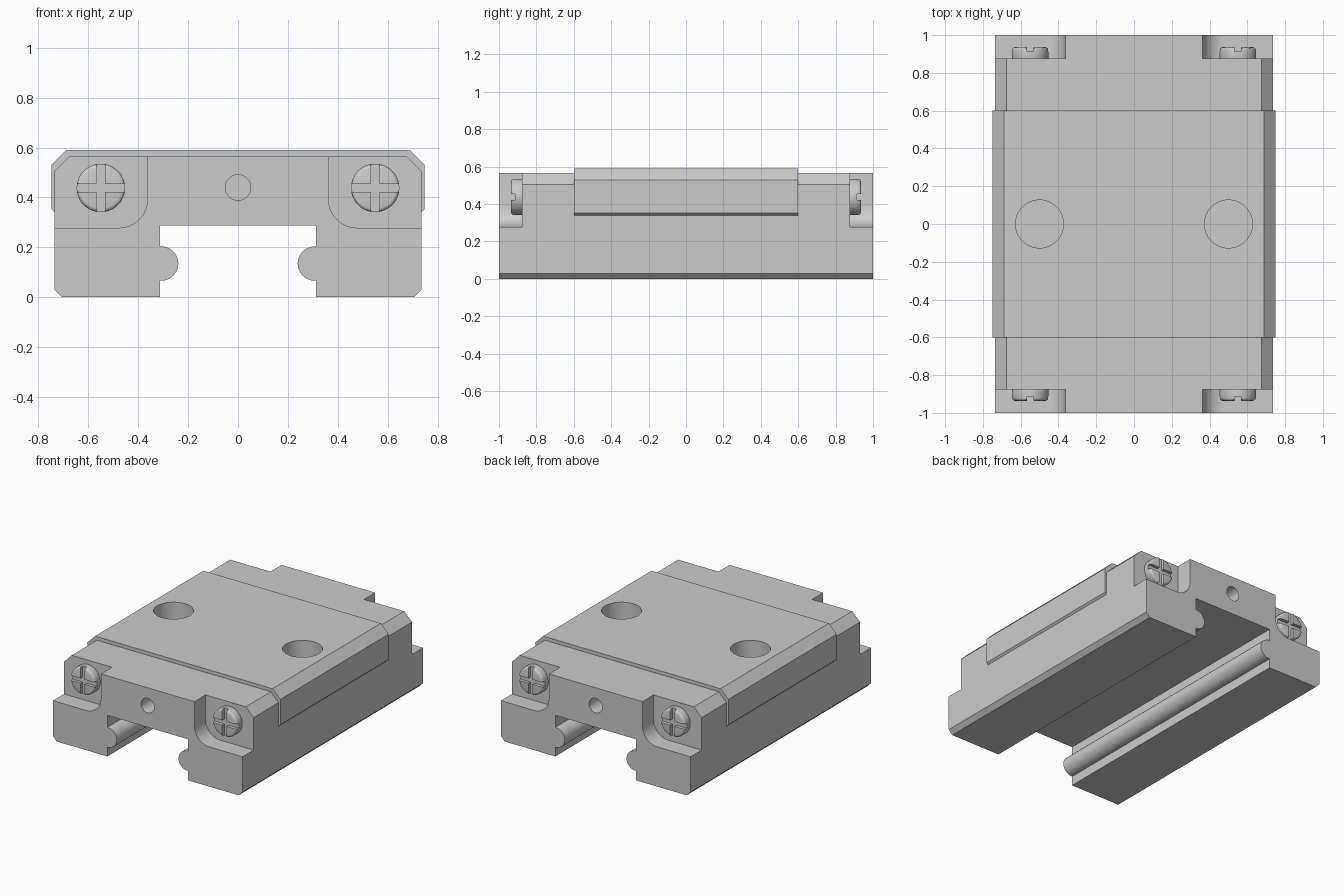
import bpy
import bmesh
from math import cos, sin, pi, radians
from mathutils import Matrix

cube = bpy.data.objects.get("Cube")
if cube:
    bpy.data.objects.remove(cube)

steel = bpy.data.materials.new("grey_steel")
steel.use_nodes = True
GREY = (0.6, 0.6, 0.6, 1)
steel.diffuse_color = GREY
steel.node_tree.nodes["Principled BSDF"].inputs["Base Color"].default_value = GREY


def finish(name, bm):
    bmesh.ops.recalc_face_normals(bm, faces=bm.faces)
    mesh = bpy.data.meshes.new(name)
    bm.to_mesh(mesh)
    bm.free()
    mesh.materials.append(steel)
    obj = bpy.data.objects.new(name, mesh)
    bpy.context.collection.objects.link(obj)
    return obj


def prism(name, points, y0, y1):
    """Extrude an x-z outline along y."""
    bm = bmesh.new()
    face = bm.faces.new([bm.verts.new((x, y0, z)) for x, z in points])
    out = bmesh.ops.extrude_face_region(bm, geom=[face])
    verts = [v for v in out["geom"] if isinstance(v, bmesh.types.BMVert)]
    bmesh.ops.translate(bm, verts=verts, vec=(0, y1 - y0, 0))
    return finish(name, bm)


def cylinder(name, center, radius, depth, along_y=False):
    bm = bmesh.new()
    matrix = Matrix.Translation(center)
    if along_y:
        matrix = matrix @ Matrix.Rotation(radians(90), 4, "X")
    bmesh.ops.create_cone(bm, cap_ends=True, segments=48, radius1=radius,
                          radius2=radius, depth=depth, matrix=matrix)
    return finish(name, bm)


def box(name, center, size):
    bm = bmesh.new()
    bmesh.ops.create_cube(bm, size=1, matrix=Matrix.Translation(center) @ Matrix.Diagonal((*size, 1)))
    return finish(name, bm)


def apply(obj, mod):
    bpy.context.view_layer.objects.active = obj
    bpy.ops.object.modifier_apply(modifier=mod.name)


def cut(obj, cutter, keep=False):
    mod = obj.modifiers.new("cut", "BOOLEAN")
    mod.operation = "DIFFERENCE"
    mod.solver = "EXACT"
    mod.object = cutter
    apply(obj, mod)
    if not keep:
        bpy.data.objects.remove(cutter)


def smooth(obj):
    bpy.ops.object.select_all(action="DESELECT")
    obj.select_set(True)
    bpy.context.view_layer.objects.active = obj
    bpy.ops.object.shade_smooth_by_angle(angle=radians(30))


def arc(cx, cz, r, start, end, steps=12):
    angles = [radians(start + (end - start) * i / steps) for i in range(steps + 1)]
    return [(cx + r * cos(a), cz + r * sin(a)) for a in angles]


def mirrored(half):
    return half + [(-x, z) for x, z in reversed(half)]


# Carriage body: saddle section with a rounded rail bead on each inner wall
half = [(0.675, 0.565), (0.735, 0.505), (0.735, 0.03), (0.705, 0), (0.313, 0)]
half += [(0.313, 0.066)] + arc(0.308, 0.135, 0.069, 270, 90) + [(0.313, 0.204)]
half += [(0.313, 0.288)]
body = prism("carriage_body", mirrored(half), -1, 1)

# Raised mounting plate
plate = prism("mounting_plate", mirrored(
    [(0.688, 0.59), (0.748, 0.53), (0.748, 0.352), (0.735, 0.34)]), -0.6, 0.6)

# Mounting holes
for x in (-0.5, 0.5):
    hole = cylinder("hole_cutter", (x, 0, 0.45), 0.127, 0.32)
    cut(body, hole, keep=True)
    cut(plate, hole)

# Corner pockets, grease holes and slotted screws at both ends
for end, end_name in ((-1, "front"), (1, "back")):
    cut(body, cylinder("grease_cutter", (0, end, 0.44), 0.051, 0.3, True))
    for side, side_name in ((-1, "right"), (1, "left")):
        outline = [(0.9, 0.7), (0.9, 0.278)] + arc(0.478, 0.393, 0.115, 270, 180) + [(0.363, 0.7)]
        cut(body, prism("pocket_cutter", [(side * x, z) for x, z in outline],
                        end * 0.877, end * 1.2))

        x, z = side * 0.55, 0.438
        screw = cylinder(f"{end_name}_{side_name}_screw", (x, end * 0.898, z), 0.097, 0.076, True)
        bevel = screw.modifiers.new("round_edge", "BEVEL")
        bevel.width = 0.015
        bevel.segments = 3
        bevel.limit_method = "ANGLE"
        apply(screw, bevel)
        for size in ((0.3, 0.05, 0.034), (0.034, 0.05, 0.3)):
            cut(screw, box("slot_cutter", (x, end * 0.938, z), size))
        smooth(screw)

smooth(body)
smooth(plate)
